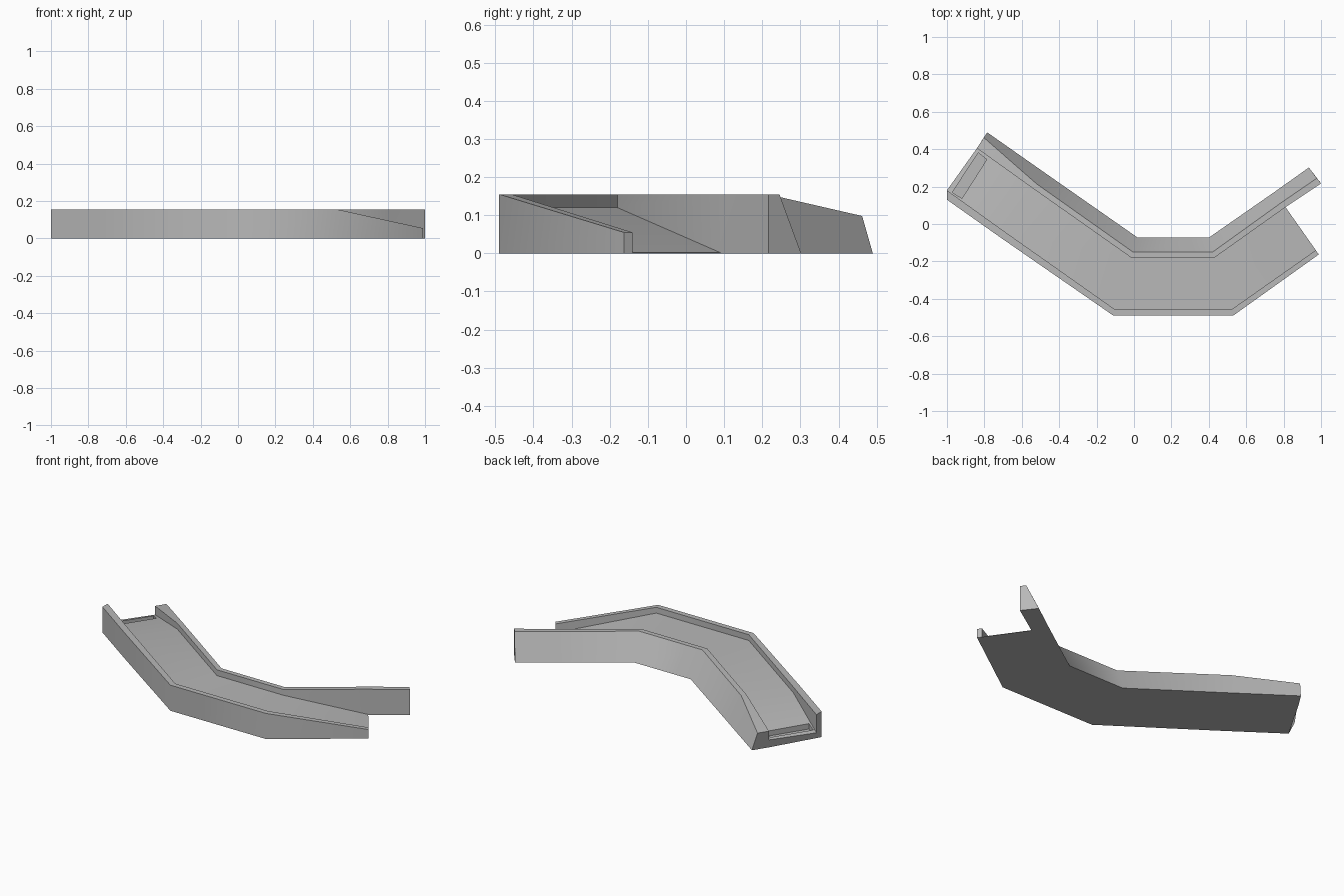
import bpy, bmesh, math

if "Cube" in bpy.data.objects:
    bpy.data.objects.remove(bpy.data.objects["Cube"])

H = 0.155  # full wall height

# Stations along the bent channel. Plan points: outer wall base, outer wall inside,
# inner wall inside, inner wall crest, inner wall foot.
# Heights: outer wall top, floor, inner wall top.
stations = [
    ([(-1, .13), (-1, .18), (-.84, .405), (-.803, .462), (-.785, .49)], (H, .045, .098)),
    ([(-.71, -.075), (-.69, -.042), (-.54, .19), (-.52, .214), (-.48, .276)], (H, .12, H)),
    ([(-.11, -.49), (-.1, -.458), (-.015, -.18), (-.005, -.15), (.02, -.073)], (H, .12, H)),
    ([(.53, -.49), (.52, -.458), (.43, -.18), (.42, -.15), (.4, -.073)], (H, .12, H)),
    ([(.988, -.163), (.972, -.14), (.81, .09), (.79, .116), (.745, .167)], (.055, .002, H)),
]


def ring(bm, plan, heights):
    a, b, c, d, e = plan
    top, floor, inner = heights
    pts = [(a, 0), (a, top), (b, top), (b, floor), (c, floor),
           (c, inner), (d, inner), (e, 0), (c, 0)]
    return [bm.verts.new((p[0], p[1], z)) for p, z in pts]


def bridge(bm, r1, r2):
    n = len(r1)
    for i in range(n):
        j = (i + 1) % n
        bm.faces.new((r1[i], r1[j], r2[j], r2[i]))


def finish(bm, name):
    bmesh.ops.recalc_face_normals(bm, faces=bm.faces[:])
    me = bpy.data.meshes.new(name)
    bm.to_mesh(me)
    bm.free()
    ob = bpy.data.objects.new(name, me)
    bpy.context.collection.objects.link(ob)
    return ob


# Channel body: U profile lofted through the stations
bm = bmesh.new()
rings = [ring(bm, *s) for s in stations]
for r1, r2 in zip(rings, rings[1:]):
    bridge(bm, r1, r2)
bm.faces.new(rings[0])
last = rings[-1]
bm.faces.new(last[:5] + [last[8]])

# Inner wall running on past the end of the floor
tip = [bm.verts.new(v) for v in
       [(1, .217, .002), (1, .217, H), (.978, .245, H), (.935, .302, 0), (1, .217, 0)]]
bridge(bm, last[4:], tip)
bm.faces.new(tip)
channel = finish(bm, "bent_channel")

# Shallow pocket in the floor at the left end
bm = bmesh.new()
quad = [(-.972, .169), (-.832, .38), (-.787, .345), (-.92, .137)]
low, high = ([bm.verts.new((x, y, z)) for x, y in quad] for z in (.03, .2))
bridge(bm, low, high)
bm.faces.new(low)
bm.faces.new(high)
cutter = finish(bm, "pocket_cutter")
cutter.hide_render = True

mod = channel.modifiers.new("pocket", 'BOOLEAN')
mod.operation = 'DIFFERENCE'
mod.solver = 'EXACT'
mod.object = cutter

# Apply the pocket, then smooth the gentle bends and keep the real edges sharp
bpy.ops.object.select_all(action='DESELECT')
bpy.context.view_layer.objects.active = channel
channel.select_set(True)
bpy.ops.object.modifier_apply(modifier=mod.name)
bpy.data.objects.remove(cutter)
bpy.ops.object.shade_smooth_by_angle(angle=math.radians(42))

# Mid grey finish
grey = bpy.data.materials.new("mid_grey")
grey.diffuse_color = (.48, .48, .48, 1)
grey.use_nodes = True
grey.node_tree.nodes["Principled BSDF"].inputs["Base Color"].default_value = grey.diffuse_color
channel.data.materials.clear()
channel.data.materials.append(grey)
